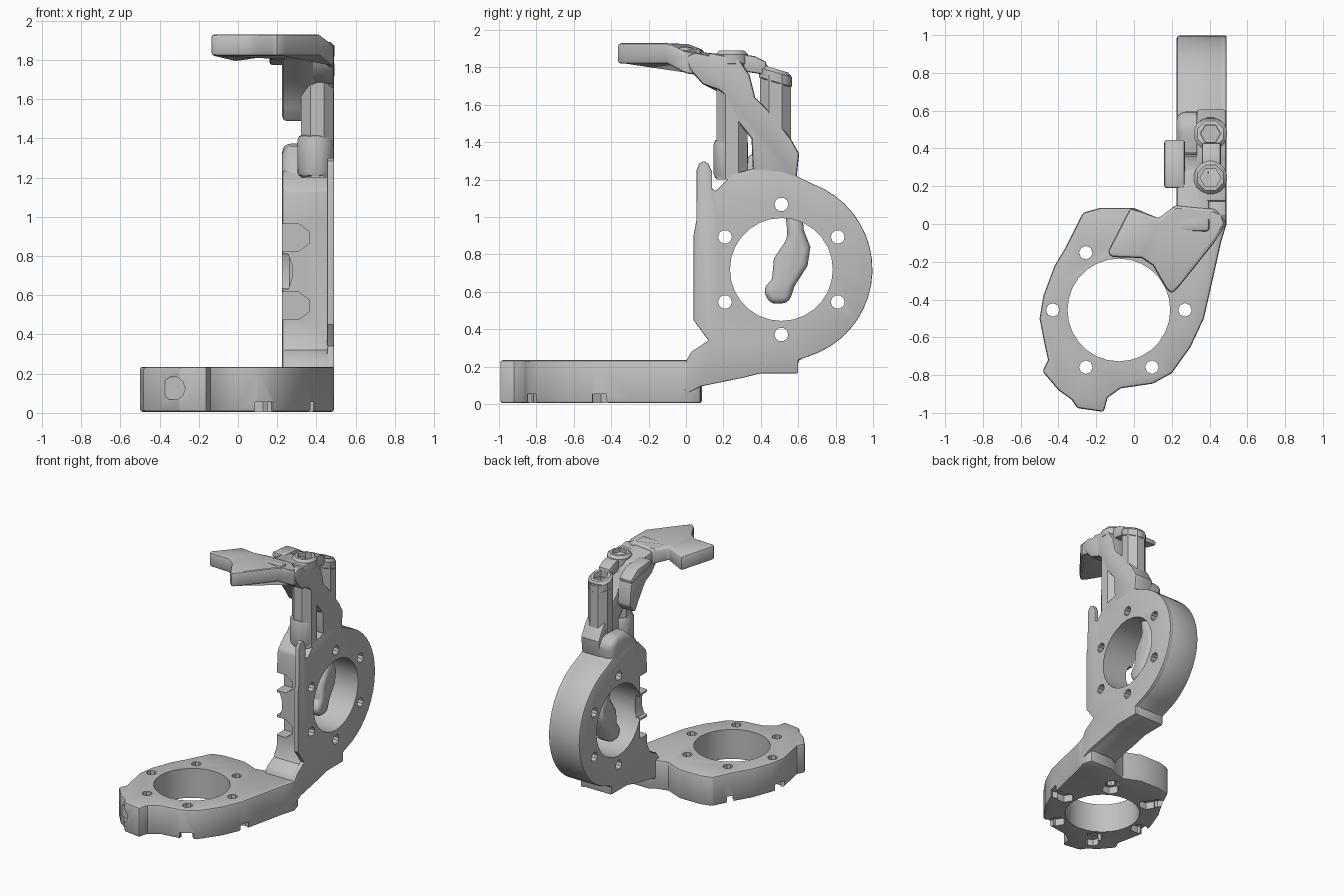
import bpy, bmesh, math

grey = bpy.data.materials.new("plain grey")
grey.diffuse_color = (0.53, 0.53, 0.53, 1)


def prism(name, pts, axis, lo, hi, bevel=0.0, segments=2):
    """Extrude a 2D outline: (y, z) points along x, (x, z) along y, (x, y) along z."""
    place = {'x': lambda a, b, t: (t, a, b),
             'y': lambda a, b, t: (a, t, b),
             'z': lambda a, b, t: (a, b, t)}[axis]
    bm = bmesh.new()
    n = len(pts)
    low = [bm.verts.new(place(a, b, lo)) for a, b in pts]
    top = [bm.verts.new(place(a, b, hi)) for a, b in pts]
    bm.faces.new(low)
    bm.faces.new(top)
    for i in range(n):
        j = (i + 1) % n
        bm.faces.new((low[i], low[j], top[j], top[i]))
    bmesh.ops.recalc_face_normals(bm, faces=bm.faces)
    me = bpy.data.meshes.new(name)
    bm.to_mesh(me)
    bm.free()
    me.materials.append(grey)
    ob = bpy.data.objects.new(name, me)
    bpy.context.collection.objects.link(ob)
    if bevel:
        mod = ob.modifiers.new("soft_edges", 'BEVEL')
        mod.width = bevel
        mod.segments = segments
        mod.limit_method = 'ANGLE'
        mod.angle_limit = math.radians(40)
        apply(ob, mod)
    return ob


def apply(ob, mod):
    bpy.ops.object.select_all(action='DESELECT')
    bpy.context.view_layer.objects.active = ob
    ob.select_set(True)
    bpy.ops.object.modifier_apply(modifier=mod.name)


def cut(ob, cutter):
    mod = ob.modifiers.new("cut", 'BOOLEAN')
    mod.operation = 'DIFFERENCE'
    mod.solver = 'EXACT'
    mod.object = cutter
    apply(ob, mod)
    bpy.data.objects.remove(cutter)


def circle(c, r, n, turn=0.0):
    return [(c[0] + r * math.cos(turn + math.tau * i / n),
             c[1] + r * math.sin(turn + math.tau * i / n)) for i in range(n)]


def around(c, r, start):
    return circle(c, r, 6, math.radians(start))


# Lower mounting ring with its corner lug
base_c = (-0.08, -0.455)
base = prism("base_ring", [
    (-0.27, 0.06), (-0.18, 0.085), (0.0, 0.085), (0.13, 0.03), (0.22, 0.05),
    (0.27, 0.08), (0.47, 0.08), (0.49, 0.0), (0.46, -0.1), (0.42, -0.28),
    (0.37, -0.5), (0.3, -0.65), (0.2, -0.79), (0.1, -0.845), (0.0, -0.86),
    (-0.07, -0.87), (-0.14, -0.92), (-0.16, -0.995), (-0.3, -0.975),
    (-0.33, -0.93), (-0.40, -0.88), (-0.485, -0.78), (-0.455, -0.72),
    (-0.475, -0.63), (-0.5, -0.5), (-0.48, -0.38), (-0.42, -0.22),
    (-0.36, -0.12), (-0.31, -0.02)], 'z', 0.005, 0.235, 0.014)
cut(base, prism("cutter", circle(base_c, 0.272, 28), 'z', -0.1, 0.4))
for p, q in zip(around(base_c, 0.35, 0), around(base_c, 0.425, 0)):
    cut(base, prism("cutter", circle(p, 0.036, 8), 'z', -0.1, 0.4))
    cut(base, prism("cutter", circle(p, 0.065, 6), 'z', -0.1, 0.06))
    cut(base, prism("cutter", circle(q, 0.055, 8), 'z', -0.1, 0.055))
# Pocket in the front of the lug
cut(base, prism("cutter", circle((-0.33, 0.125), 0.06, 10), 'y', -1.1, -0.9))

# Upright mounting ring, with the sloping foot that joins the base
up_c = (0.51, 0.72)
arc = [(up_c[0] + 0.487 * math.cos(math.radians(a)),
        up_c[1] + 0.487 * math.sin(math.radians(a))) for a in range(-66, 78, 8)]
foot = [(-0.01, 0.05), (0.08, 0.095), (0.3, 0.14), (0.4, 0.165), (0.6, 0.165), (0.6, 0.235)]
crown = [(0.59, 1.22), (0.5, 1.25), (0.36, 1.26), (0.25, 1.23), (0.16, 1.14)]
upright = prism("upright_ring", foot + arc + crown + [
    (0.15, 1.0), (0.15, 0.4), (0.11, 0.32), (0.03, 0.28), (0.0, 0.23)],
    'x', 0.225, 0.48, 0.016)
# Thin face plate with the tall finger on its front edge
plate = prism("face_plate", foot + arc + crown + [
    (0.14, 1.15), (0.14, 1.24), (0.12, 1.285), (0.095, 1.3), (0.07, 1.285),
    (0.057, 1.25), (0.055, 0.98), (0.04, 0.9), (0.04, 0.45), (0.12, 0.34),
    (0.03, 0.28), (0.0, 0.23)], 'x', 0.455, 0.49, 0.006)
for part in (upright, plate):
    cut(part, prism("cutter", circle(up_c, 0.275, 28), 'x', 0.0, 0.7))
    for p in around(up_c, 0.348, 30):
        cut(part, prism("cutter", circle(p, 0.037, 10), 'x', 0.0, 0.7))
# Nut slots opening on the front edge
for z, r, depth in ((0.546, 0.07, 0.14), (0.894, 0.07, 0.14), (0.72, 0.09, 0.05)):
    slot = [(0.1, z - r), (0.225 + depth * 0.6, z - r), (0.225 + depth, z - r * 0.4),
            (0.225 + depth, z + r * 0.4), (0.225 + depth * 0.6, z + r), (0.1, z + r)]
    cut(upright, prism("cutter", slot, 'y', -0.1, 0.25))

# Rounded shoulder on top of the upright ring
shoulder = prism("ring_shoulder", [
    (0.2, 1.15), (0.58, 1.15), (0.6, 1.33), (0.52, 1.38), (0.38, 1.36),
    (0.27, 1.27)], 'x', 0.225, 0.42, 0.06, 3)

# Diagonal arm rising to the hook
arm = prism("diagonal_arm", [
    (0.36, 1.2), (0.59, 1.2), (0.605, 1.34), (0.56, 1.42), (0.45, 1.56),
    (0.37, 1.64), (0.34, 1.76), (0.28, 1.85), (0.12, 1.88), (0.1, 1.74),
    (0.2, 1.66), (0.27, 1.52), (0.35, 1.42)], 'x', 0.33, 0.49, 0.015)
neck = prism("hook_neck", [
    (-0.04, 1.915), (0.02, 1.91), (0.1, 1.88), (0.28, 1.86), (0.33, 1.78),
    (0.36, 1.66), (0.37, 1.55), (0.3, 1.48), (0.25, 1.56), (0.17, 1.67),
    (0.09, 1.71), (0.0, 1.81), (-0.04, 1.83)], 'x', 0.225, 0.4, 0.02)
brace = prism("hook_brace", [
    (0.0, 1.86), (0.05, 1.88), (0.1, 1.87), (0.18, 1.85), (0.2, 1.67),
    (0.09, 1.71), (0.02, 1.79)], 'x', 0.36, 0.49, 0.015)

# Flat hook plate, sloping down where it meets the neck
hook = prism("hook_plate", [
    (-0.02, 0.085), (-0.14, -0.15), (-0.12, -0.175), (0.04, -0.18),
    (0.1, -0.22), (0.17, -0.34), (0.2, -0.37), (0.24, -0.33), (0.42, -0.105),
    (0.49, 0.0), (0.47, 0.06), (0.42, 0.08), (0.22, 0.1), (0.13, 0.03)],
    'z', 1.82, 1.93, 0.02)
for v in hook.data.vertices:
    v.co.z -= 0.4 * max(0, v.co.y) + 0.9 * max(0, v.co.x - 0.42)

# Two vertical screw posts with open, flared cups on top
for name, y, z0, z1 in (("front_post", 0.245, 1.2, 1.89), ("back_post", 0.478, 1.3, 1.82)):
    c = (0.405, y)
    post = prism(name, circle(c, 0.09, 8, math.pi / 8), 'z', z0, z1 - 0.06)
    cup = prism(name + "_cup", circle(c, 0.095, 8, math.pi / 8), 'z', z1 - 0.09, z1, 0.02, 1)
    cut(post, prism("cutter", circle(c, 0.05, 6), 'z', z1 - 0.1, z1 + 0.1))
    cut(cup, prism("cutter", circle(c, 0.055, 6), 'z', z1 - 0.2, z1 + 0.1))
    if y > 0.4:
        for v in cup.data.vertices:
            v.co.z -= 0.3 * (v.co.y - 0.39)
bridge = prism("post_bridge", [
    (0.3, 1.78), (0.43, 1.76), (0.43, 1.83), (0.37, 1.86), (0.3, 1.87)],
    'x', 0.36, 0.46, 0.012)
collar = prism("front_post_collar", circle((0.395, 0.24), 0.1, 8, math.pi / 8),
               'z', 1.2, 1.42, 0.03)

# Side tab near the top of the posts
tab = prism("side_tab", [
    (0.19, 1.83), (0.24, 1.82), (0.44, 1.77), (0.45, 1.8), (0.36, 1.86),
    (0.19, 1.875)], 'x', 0.16, 0.27, 0.015)

# Irregular hanging drop inside the upright ring
drop = prism("hanging_drop", [
    (0.41, 0.61), (0.45, 0.535), (0.55, 0.54), (0.58, 0.63), (0.65, 0.74),
    (0.665, 0.84), (0.63, 0.93), (0.62, 1.03), (0.53, 1.03), (0.545, 0.89),
    (0.47, 0.78), (0.46, 0.67)], 'x', 0.26, 0.40, 0.035, 3)

# Smooth shading with sharp edges kept
bpy.ops.object.select_all(action='SELECT')
bpy.context.view_layer.objects.active = base
bpy.ops.object.shade_smooth_by_angle(angle=math.radians(30))
